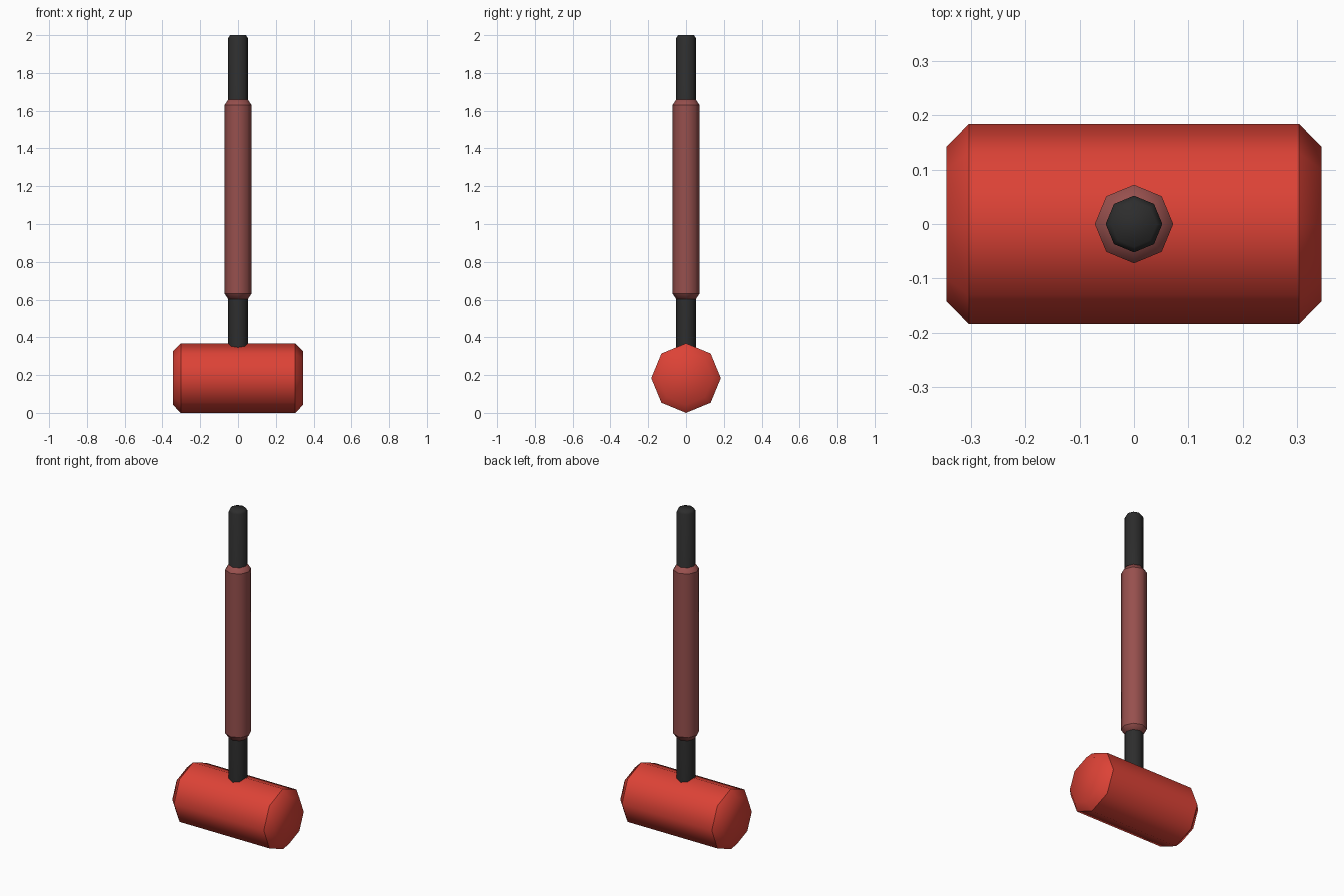
import bpy, bmesh
from math import cos, sin, pi

if "Cube" in bpy.data.objects:
    bpy.data.objects.remove(bpy.data.objects["Cube"])

SIDES = 8


def material(name, rgb):
    m = bpy.data.materials.new(name)
    m.diffuse_color = (*rgb, 1)
    m.use_nodes = True
    m.node_tree.nodes["Principled BSDF"].inputs["Base Color"].default_value = m.diffuse_color
    return m


def turned(name, profile, mat, sharp_rings, axis="Z"):
    """Capped octagonal turning from (radius, position) pairs; sharp_rings keep a hard edge."""
    bm = bmesh.new()
    rings = []
    for r, t in profile:
        ring = []
        for i in range(SIDES):
            a = 2 * pi * i / SIDES
            u, v = r * cos(a), r * sin(a)
            ring.append(bm.verts.new((u, v, t) if axis == "Z" else (t, u, v)))
        rings.append(ring)
    bm.faces.new(rings[0][::-1])
    bm.faces.new(rings[-1])
    for lo, hi in zip(rings, rings[1:]):
        for i in range(SIDES):
            j = (i + 1) % SIDES
            bm.faces.new((lo[i], lo[j], hi[j], hi[i]))
    for f in bm.faces:
        f.smooth = True
    for k in sharp_rings:
        for i in range(SIDES):
            bm.edges.get((rings[k][i], rings[k][(i + 1) % SIDES])).smooth = False
    bmesh.ops.recalc_face_normals(bm, faces=bm.faces)
    mesh = bpy.data.meshes.new(name)
    bm.to_mesh(mesh)
    bm.free()
    mesh.materials.append(mat)
    obj = bpy.data.objects.new(name, mesh)
    bpy.context.collection.objects.link(obj)
    return obj


red = material("head_red", (0.72, 0.055, 0.037))
maroon = material("grip_maroon", (0.31, 0.08, 0.075))
black = material("handle_black", (0.026, 0.026, 0.026))

# Mallet head, lying along x with chamfered ends
head = turned("head", [(0.142, -0.344), (0.184, -0.303), (0.184, 0.303), (0.142, 0.344)],
              red, (1, 2), axis="X")
head.location.z = 0.184

# Long handle, running from inside the head to the tip
turned("handle", [(0.052, 0.2), (0.052, 1.985), (0.042, 2.0)], black, (0,))

# Thicker grip sleeve with tapered ends
turned("grip", [(0.05, 0.6), (0.072, 0.632), (0.072, 1.63), (0.05, 1.662)], maroon, (1, 2))
